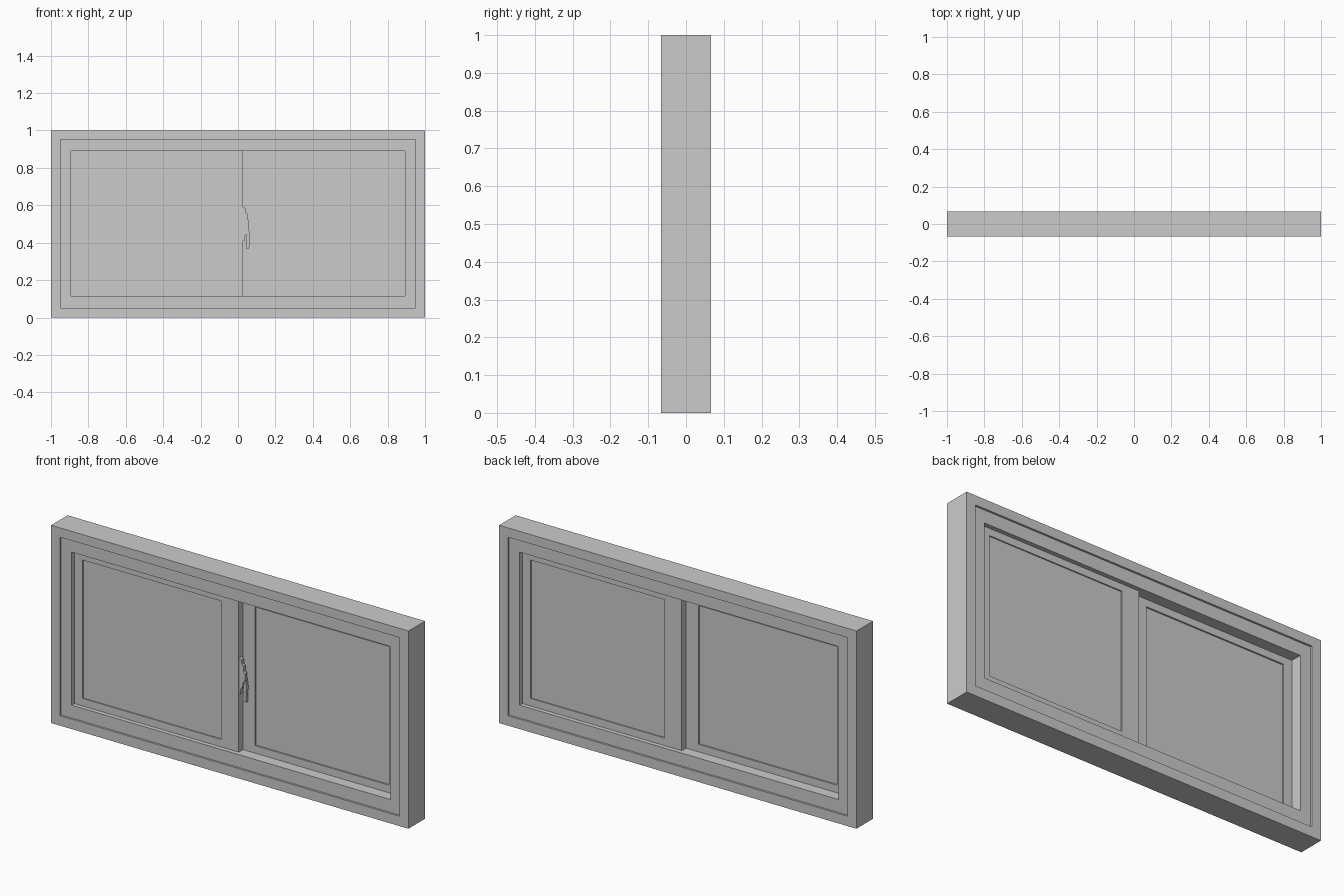
import bpy, bmesh

if "Cube" in bpy.data.objects:
    bpy.data.objects.remove(bpy.data.objects["Cube"])


def finish(name, bm):
    bmesh.ops.recalc_face_normals(bm, faces=bm.faces)
    me = bpy.data.meshes.new(name)
    bm.to_mesh(me)
    bm.free()
    ob = bpy.data.objects.new(name, me)
    bpy.context.collection.objects.link(ob)
    return ob


def ring(name, loops):
    """Closed rectangular ring lofted through (x0, x1, z0, z1, y) loops."""
    bm = bmesh.new()
    rows = [[bm.verts.new((x, y, z)) for x, z in
             ((x0, z0), (x1, z0), (x1, z1), (x0, z1))]
            for x0, x1, z0, z1, y in loops]
    for a, b in zip(rows, rows[1:] + rows[:1]):
        for i in range(4):
            j = (i + 1) % 4
            bm.faces.new((a[i], a[j], b[j], b[i]))
    return finish(name, bm)


def extrude_xz(name, pts, y0, y1):
    """Extrude an outline drawn in the front plane from y0 to y1."""
    bm = bmesh.new()
    face = bm.faces.new([bm.verts.new((x, y0, z)) for x, z in pts])
    out = bmesh.ops.extrude_face_region(bm, geom=[face])
    moved = [v for v in out["geom"] if isinstance(v, bmesh.types.BMVert)]
    bmesh.ops.translate(bm, verts=moved, vec=(0, y1 - y0, 0))
    return finish(name, bm)


def box(name, x0, x1, z0, z1, y0, y1):
    return extrude_xz(name, [(x0, z0), (x1, z0), (x1, z1), (x0, z1)], y0, y1)


def sash(name, outer, inner, y0, y1, recess_front, recess_back):
    """Sash frame with its recessed pane."""
    ring(name + "_sash", [(*outer, y0), (*inner, y0), (*inner, y1), (*outer, y1)])
    box(name + "_pane", *inner, y0 + recess_front, y1 - recess_back)


# Outer frame: stepped on front and back
D, S = 0.066, 0.056
OUT = (-1, 1, 0, 1)
STEP = (-0.95, 0.95, 0.05, 0.953)
OPEN = (-0.892, 0.892, 0.115, 0.889)
ring("outer_frame", [(*OUT, -D), (*STEP, -D), (*STEP, -S), (*OPEN, -S),
                     (*OPEN, S), (*STEP, S), (*STEP, D), (*OUT, D)])

# Sliding sashes: left one in front, right one behind
sash("front", (-0.892, 0.028, 0.115, 0.889), (-0.845, -0.07, 0.153, 0.853),
     -0.034, -0.0005, 0.006, 0.008)
sash("rear", (0.0, 0.892, 0.115, 0.889), (0.096, 0.845, 0.153, 0.853),
     0.0005, 0.034, 0.008, 0.006)

# Latch on the end of the front sash: stepped body and lever
extrude_xz("latch_body", [
    (0.028, 0.41), (0.036, 0.41), (0.036, 0.435), (0.045, 0.445),
    (0.05, 0.47), (0.06, 0.485), (0.06, 0.52), (0.051, 0.525),
    (0.051, 0.555), (0.043, 0.56), (0.04, 0.585), (0.028, 0.59)],
    -0.03, -0.012)
extrude_xz("latch_lever", [
    (0.042, 0.37), (0.06, 0.37), (0.062, 0.45), (0.056, 0.49),
    (0.05, 0.49), (0.044, 0.43)], -0.022, -0.006)
